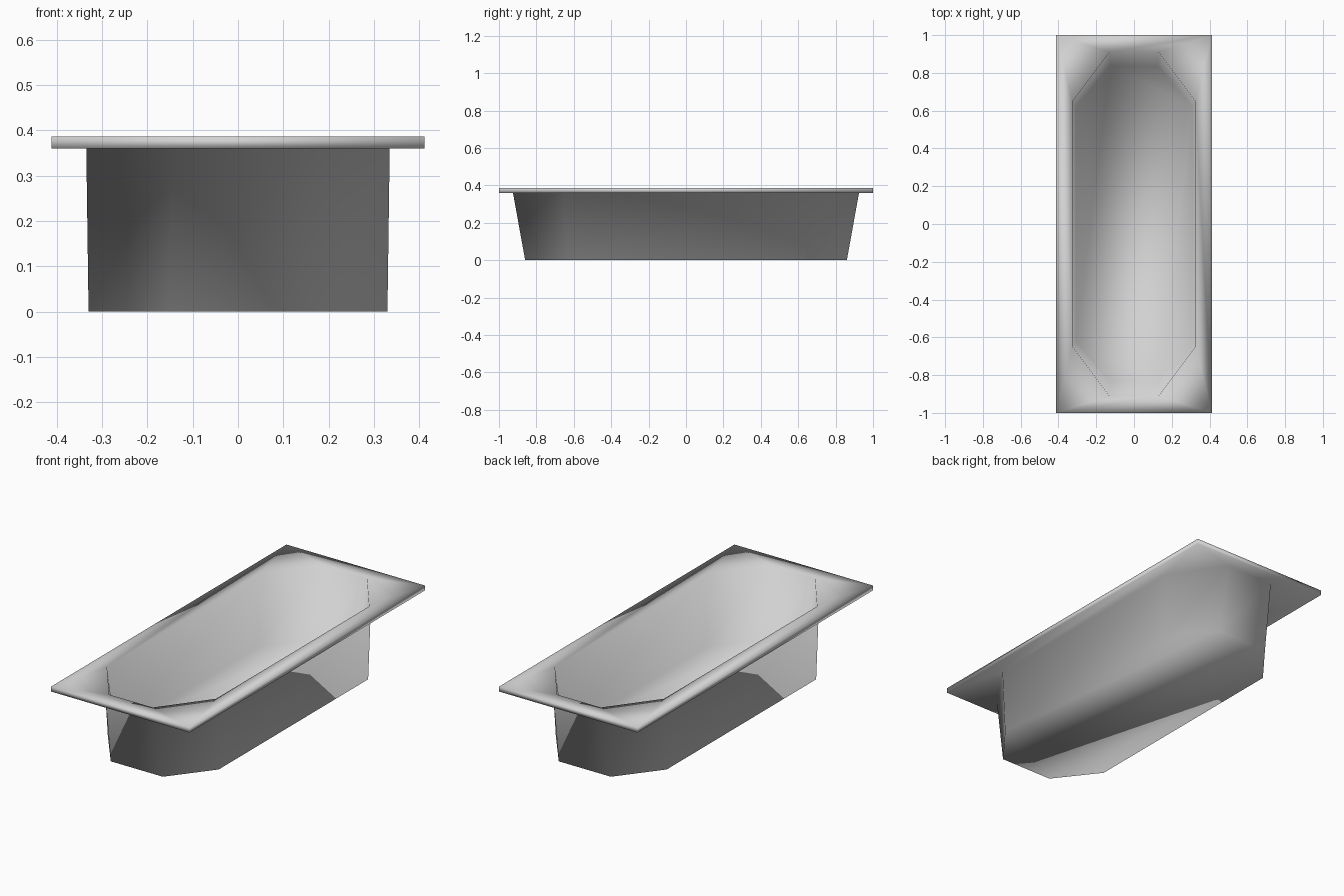
import bpy
import bmesh

cube = bpy.data.objects.get("Cube")
if cube:
    bpy.data.objects.remove(cube)

# Single enamel colour
enamel = bpy.data.materials.new("light_grey_enamel")
enamel.use_nodes = True
colour = (0.64, 0.64, 0.64, 1)
enamel.diffuse_color = colour
enamel.node_tree.nodes["Principled BSDF"].inputs["Base Color"].default_value = colour


def ring(bm, side_x, side_y, end_x, end_y, z):
    """Chamfered rectangle: long sides at side_x, short ends at end_y."""
    half = [(side_x, -side_y), (side_x, side_y), (end_x, end_y), (-end_x, end_y)]
    points = half + [(-x, -y) for x, y in half]
    return [bm.verts.new((x, y, z)) for x, y in points]


# Cross-sections from the underside, around the rim, down to the tub floor
sections = [
    (0.33, 0.635, 0.155, 0.86, 0.0),     # underside
    (0.335, 0.65, 0.14, 0.925, 0.36),    # outer wall meets rim
    (0.412, 1.0, 0.412, 1.0, 0.36),      # rim lower edge
    (0.412, 1.0, 0.412, 1.0, 0.387),     # rim upper edge
    (0.325, 0.65, 0.13, 0.91, 0.385),    # opening
    (0.308, 0.62, 0.125, 0.835, 0.012),  # tub floor
]

bm = bmesh.new()
rings = [ring(bm, *s) for s in sections]
for low, high in zip(rings, rings[1:]):
    for i in range(len(low)):
        j = (i + 1) % len(low)
        bm.faces.new((low[i], low[j], high[j], high[i]))
bm.faces.new(list(reversed(rings[0])))
bm.faces.new(rings[-1])

# Merge the doubled corners of the rectangular rim
bmesh.ops.remove_doubles(bm, verts=bm.verts, dist=0.0005)
bmesh.ops.recalc_face_normals(bm, faces=bm.faces)
for face in bm.faces:
    face.smooth = True

mesh = bpy.data.meshes.new("bathtub")
bm.to_mesh(mesh)
bm.free()
mesh.materials.append(enamel)
bathtub = bpy.data.objects.new("bathtub", mesh)
bpy.context.collection.objects.link(bathtub)
